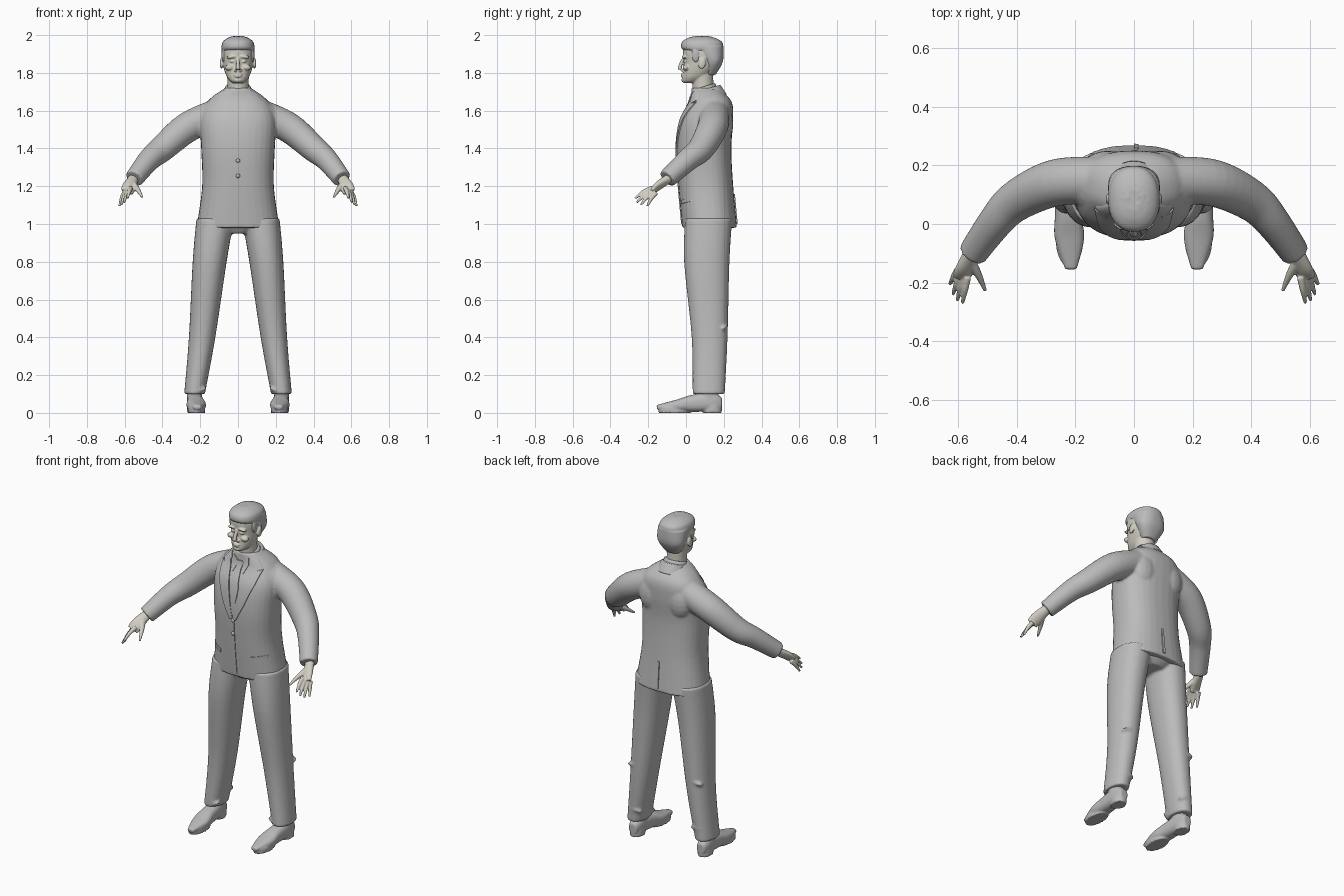
import bpy, bmesh, math, random
from mathutils import Vector, Matrix

random.seed(4)
if "Cube" in bpy.data.objects:
    bpy.data.objects.remove(bpy.data.objects["Cube"])

X, Y, Z = Vector((1, 0, 0)), Vector((0, 1, 0)), Vector((0, 0, 1))
SIDES = (("left", 1), ("right", -1))


def material(name, red, green, blue):
    mat = bpy.data.materials.new(name)
    mat.use_nodes = True
    mat.diffuse_color = (red, green, blue, 1)
    shader = mat.node_tree.nodes["Principled BSDF"]
    shader.inputs["Base Color"].default_value = (red, green, blue, 1)
    return mat


GREY = material("suit grey", .5, .5, .5)
SKIN = material("warm skin", .64, .62, .54)


def finish(name, bm, mat, voxel=0, smooth=3):
    """Turn a bmesh into an object; overlapping solids fuse when a voxel size is given."""
    bmesh.ops.recalc_face_normals(bm, faces=bm.faces[:])
    mesh = bpy.data.meshes.new(name)
    bm.to_mesh(mesh)
    bm.free()
    mesh.materials.append(mat)
    mesh.shade_smooth()
    ob = bpy.data.objects.new(name, mesh)
    bpy.context.collection.objects.link(ob)
    if voxel:
        fuse = ob.modifiers.new("fuse", "REMESH")
        fuse.mode, fuse.voxel_size, fuse.use_smooth_shade = "VOXEL", voxel, True
        soften = ob.modifiers.new("soften", "SMOOTH")
        soften.factor, soften.iterations = .5, smooth
    return ob


def spline(rows, steps):
    """Catmull-Rom resampling of rows of numbers."""
    rows = [Vector(row) for row in rows]
    padded = [rows[0], *rows, rows[-1]]
    out = []
    for before, start, end, after in zip(padded, padded[1:], padded[2:], padded[3:]):
        slope_in, slope_out = (end - before) / 2, (after - start) / 2
        for step in range(steps):
            t = step / steps
            ease = t * t * (3 - 2 * t)
            out.append(start.lerp(end, ease) + slope_in * t * (1 - t) ** 2
                       - slope_out * t * t * (1 - t))
    return out + [rows[-1]]


def loft(bm, rows, ref=Y, axis=None, power=2, sides=32, steps=6):
    """Rows are x, y, z, half width and, where it differs, half depth."""
    rows = spline([row if len(row) == 5 else (*row, row[3]) for row in rows], steps)
    points = [Vector(row[:3]) for row in rows]
    rings = []
    for i, row in enumerate(rows):
        ahead = points[min(i + 1, len(points) - 1)]
        along = axis or (ahead - points[max(i - 1, 0)]).normalized()
        across = ref.cross(along).normalized()
        deep = along.cross(across)
        ring = []
        for k in range(sides):
            angle = math.tau * k / sides
            c, s = (math.copysign(abs(q) ** (2 / power), q) for q in (math.cos(angle), math.sin(angle)))
            ring.append(bm.verts.new(points[i] + across * c * row[3] + deep * s * row[4]))
        rings.append(ring)
    for low, high in zip(rings, rings[1:]):
        for k in range(sides):
            bm.faces.new((low[k], low[k - 1], high[k - 1], high[k]))
    bm.faces.new(rings[0])
    bm.faces.new(rings[-1][::-1])


def stack(bm, rows, power=2):
    """Horizontal sections: height, half width, front y, back y."""
    loft(bm, [(0, (front + back) / 2, z, wide, (back - front) / 2)
              for z, wide, front, back in rows], axis=Z, power=power)


def blob(bm, centre, size, tilt=0, axis="X"):
    place = Matrix.Translation(centre) @ Matrix.Rotation(tilt, 4, axis) @ Matrix.Diagonal((*size, 1))
    bmesh.ops.create_uvsphere(bm, u_segments=16, v_segments=10, radius=1, matrix=place)


def mirror(rows, s):
    return [(row[0] * s, *row[1:]) for row in rows]


# Jacket: torso and both sleeves fused
bm = bmesh.new()
stack(bm, [(.98, .22, -.02, .27), (1.2, .19, -.04, .25), (1.4, .195, -.05, .24), (1.55, .2, -.03, .25),
           (1.65, .16, .02, .24), (1.72, .07, .03, .17)], 2.4)
SLEEVE = [(.12, .15, 1.58, .08), (.27, .14, 1.51, .08), (.4, .08, 1.4, .07),
          (.47, .01, 1.34, .06), (.55, -.1, 1.24, .05)]
for _, s in SIDES:
    loft(bm, mirror(SLEEVE, s))
    blob(bm, (.1 * s, .13, 1.58), (.13, .1, .09), s * .45, "Y")
    blob(bm, (.09 * s, .2, 1.53), (.08, .05, .1))
jacket = finish("jacket", bm, GREY, .0075)
bpy.context.view_layer.update()
shape = jacket.evaluated_get(bpy.context.evaluated_depsgraph_get())


def panel(name, outline, thick=.007, facing=-1):
    """Outline in x and z, draped on the jacket as a thin plate."""
    bm = bmesh.new()
    bm.faces.new([bm.verts.new((x, 0, z)) for x, z in outline])
    for i in range(64):
        for start, normal in ((Z * .95, Z), (X * -.3, X)):
            bmesh.ops.bisect_plane(bm, geom=bm.verts[:] + bm.edges[:] + bm.faces[:],
                                   plane_co=start + normal * i / 80, plane_no=normal)
    for v in bm.verts:
        hit, spot, _, _ = shape.ray_cast(Vector((v.co.x, facing, v.co.z)), Y * -facing)
        v.co.y = (spot.y if hit else .05) + facing * thick
    for new in bmesh.ops.extrude_face_region(bm, geom=bm.faces[:])["geom"]:
        if isinstance(new, bmesh.types.BMVert):
            new.co.y -= facing * thick * 1.4
    ob = finish(name, bm, GREY)
    bpy.context.view_layer.objects.active = ob
    ob.select_set(True)
    bpy.ops.object.shade_smooth_by_angle(angle=.7)
    ob.select_set(False)


# Lapels, collar leaves, pocket flaps
LAPEL = [(.07, 1.68), (.1, 1.635), (.135, 1.645), (.12, 1.57), (.07, 1.44), (.02, 1.34),
         (0, 1.35), (.02, 1.45), (.045, 1.58)]
COLLAR = [(.07, 1.71), (.09, 1.7), (.13, 1.655), (.1, 1.63), (.06, 1.675)]
SHIRT = [(.01, 1.67), (.05, 1.7), (.055, 1.66), (.035, 1.61)]
FLAP = [(.1, 1.125), (.18, 1.14), (.18, 1.12), (.1, 1.105)]
for side, s in SIDES:
    panel(side + "_lapel", mirror(LAPEL, s))
    panel(side + "_collar", mirror(COLLAR, s))
    panel(side + "_shirt_collar", mirror(SHIRT, s), .005)
    panel(side + "_pocket_flap", mirror(FLAP, s), .005)


def band(name, top, bottom, top_half, bottom_half, thick, facing=-1, middle=0):
    """Tapered strip down the middle of the jacket."""
    panel(name, [(middle - top_half, top), (middle + top_half, top),
                 (middle + bottom_half, bottom), (middle - bottom_half, bottom)], thick, facing)


band("tie_knot", 1.675, 1.625, .023, .014, .007)
band("tie_blade", 1.625, 1.52, .014, .027, .005)
band("tie_lower_blade", 1.52, 1.37, .027, .006, .005)
band("front_edge", 1.34, 1, .008, .01, .004)
band("back_vent", 1.16, 1, .006, .008, .006, 1, .008)

# Buttons on the front and on the cuffs
bm = bmesh.new()
for z in (1.255, 1.335):
    blob(bm, (0, -.05, z), (.011, .008, .011))
for _, s in SIDES:
    for k in range(3):
        spot = Vector((.56, -.045, 1.27)) + Vector((-.012, .015, .013)) * k
        blob(bm, (spot.x * s, spot.y, spot.z), (.006, .006, .006))
finish("buttons", bm, GREY)

# Neck bands of the shirt and jacket, leaning forward
for name, y, top, radius in (("shirt_neckband", .1, 1.73, .065), ("jacket_neckband", .125, 1.72, .07)):
    bm = bmesh.new()
    loft(bm, [(0, y, top - .06, radius * 1.35), (0, y, top, radius, radius * .85)],
         axis=Vector((0, -.3, 1)).normalized())
    finish(name, bm, GREY)

# Trousers: hips and both legs fused, with soft creases
bm = bmesh.new()
LEG = [(.23, .12, .1, .055, .085), (.19, .125, .4, .07, .095), (.15, .11, .8, .09, .12),
       (.12, .12, 1.03, .1, .125)]
for _, s in SIDES:
    loft(bm, mirror(LEG, s), axis=Z, power=2.2)
    for z, y in ((.13, .06), (.17, .19), (.22, .07), (.45, .2)):
        blob(bm, (.21 * s, y, z), (.045, .025, .012), .5)
stack(bm, [(.95, .09, .03, .21), (1, .18, 0, .25), (1.08, .19, 0, .24)])
finish("trousers", bm, GREY, .008)

# Shoes: upper, sole, heel block and ankle fused
UPPER = [(.215, -.155, .03, .02, .012), (.22, -.05, .04, .05, .03), (.225, .03, .05, .045, .045),
         (.23, .14, .06, .04, .05), (.23, .19, .05, .025, .03)]
for side, s in SIDES:
    bm = bmesh.new()
    loft(bm, mirror(UPPER, s), ref=Z, axis=-Y, power=2.5)
    for x, y, low, high, wide, deep in ((.23, .14, 0, .04, .04, .05), (.22, -.06, 0, .03, .046, .085),
                                        (.23, .12, .06, .13, .04, .05)):
        loft(bm, [(x * s, y, low, wide, deep), (x * s, y, high, wide, deep)], axis=Z)
    finish(side + "_shoe", bm, GREY, .006, 2)

# Hands: palm, a fan of four fingers and a thumb fused
PALM = [(.55, -.085, 1.245, .026, .024), (.575, -.15, 1.2, .036, .02), (.588, -.18, 1.17, .034, .014)]
THUMB = [(.56, -.125, 1.215, .02), (.53, -.175, 1.18, .013), (.507, -.228, 1.142, .006)]
for side, s in SIDES:
    bm = bmesh.new()
    loft(bm, mirror(PALM, s))
    loft(bm, mirror(THUMB, s), sides=12)
    for k in range(4):
        fan = k / 3
        bulge = math.sin(math.pi * fan) * .015
        base = Vector((.568, -.18, 1.19)).lerp(Vector((.602, -.158, 1.165)), fan)
        tip = Vector((.585, -.27, 1.135)).lerp(Vector((.628, -.205, 1.095)), fan)
        tip += Vector((.3, -1, -.6)) * bulge
        knuckle = base.lerp(tip, .5) + Z * .008
        loft(bm, mirror([(*base, .013), (*knuckle, .011), (*tip, .006)], s), sides=12)
    finish(side + "_hand", bm, SKIN, .004)

# Head: neck, skull, jaw and features fused
bm = bmesh.new()
loft(bm, [(0, .1, 1.66, .062), (0, .09, 1.73, .056), (0, .085, 1.82, .06)], axis=Z)
stack(bm, [(1.747, .026, -.014, .05), (1.76, .045, -.02, .09), (1.79, .064, -.018, .13),
           (1.85, .08, -.012, .18), (1.93, .08, -.014, .186), (1.98, .035, .04, .13)], 2.2)
loft(bm, [(0, -.012, 1.88, .008), (0, -.026, 1.85, .01), (0, -.036, 1.818, .013, .01)], axis=Z)
for _, s in SIDES:
    blob(bm, (.032 * s, -.008, 1.885), (.03, .014, .009), s * .12, "Y")
    blob(bm, (.045 * s, 0, 1.828), (.024, .018, .016))
    blob(bm, (.014 * s, -.02, 1.814), (.008, .01, .008))
    blob(bm, (.03 * s, -.004, 1.861), (.015, .012, .007))
    blob(bm, (.088 * s, .085, 1.85), (.008, .02, .03), -.2)
for z, wide in ((1.791, .024), (1.781, .02)):
    blob(bm, (0, -.021, z), (wide, .008, .005))
blob(bm, (0, -.013, 1.762), (.022, .012, .012))
finish("head", bm, SKIN, .0042)

# Short hair: crown, sides and back, with small random tufts on top
bm = bmesh.new()
stack(bm, [(1.918, .084, -.01, .193), (1.935, .088, -.026, .197), (1.965, .08, -.02, .19),
           (1.985, .055, .01, .155), (1.994, .025, .045, .12)], 2.3)
stack(bm, [(1.79, .045, .09, .157), (1.86, .084, .085, .195), (1.94, .088, .02, .198)], 2.3)
for _, s in SIDES:
    blob(bm, (.076 * s, .052, 1.895), (.011, .022, .04))
for k in range(70):
    angle, reach = random.uniform(0, math.tau), math.sqrt(random.random())
    spot = Vector((.07 * math.cos(angle), .09 * math.sin(angle), 0)) * reach
    spot += Vector((0, .085, 1.99 - .03 * reach ** 3))
    blob(bm, spot, (.006, .012, .007), random.uniform(-.8, .8), "Z")
finish("hair", bm, GREY, .0042, 2)
